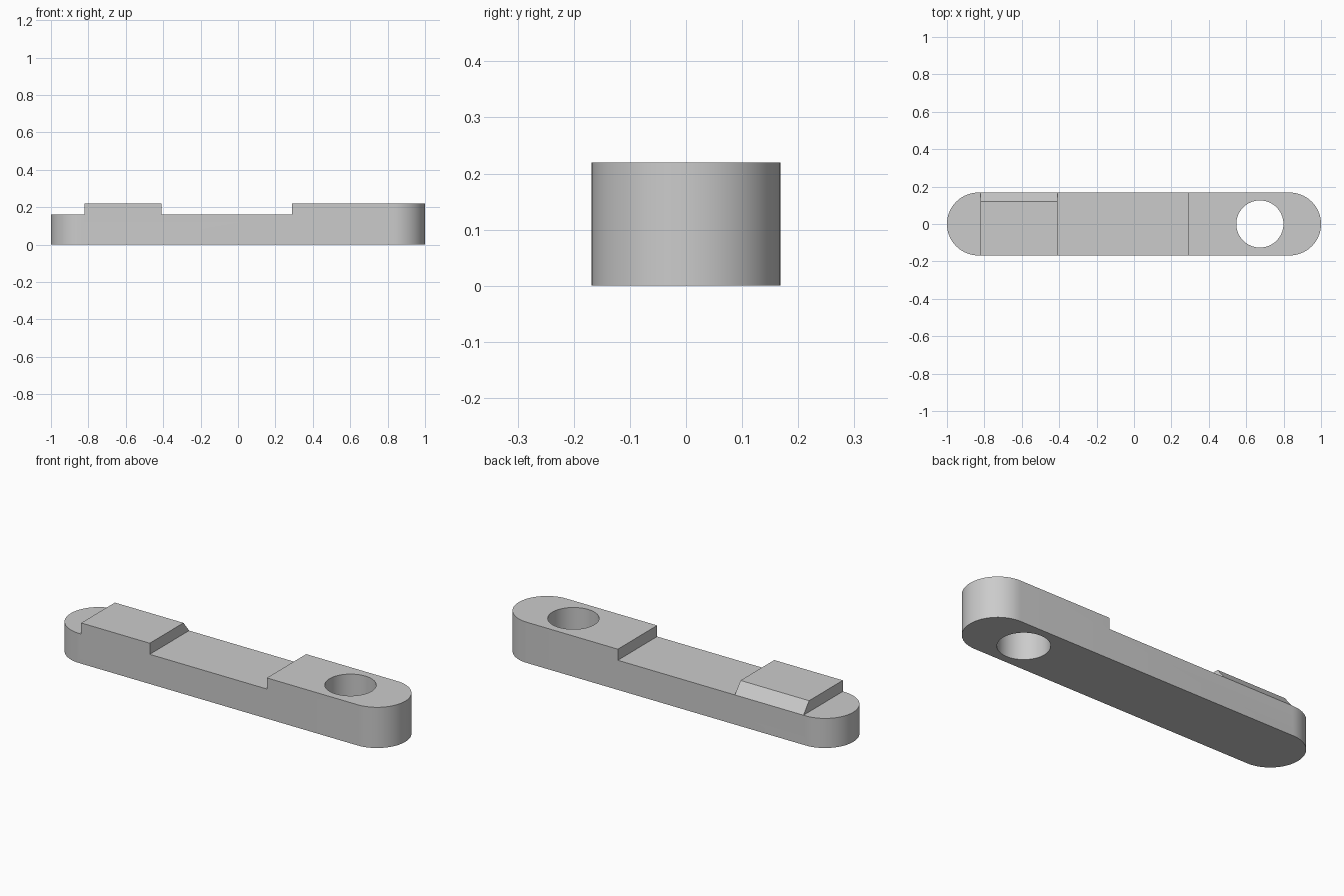
import bpy
import bmesh
from math import pi, sin, cos

cube = bpy.data.objects.get("Cube")
if cube:
    bpy.data.objects.remove(cube, do_unlink=True)

RADIUS = 0.168      # half width and end rounding
TOP = 0.22          # height of raised pads
FLOOR = 0.16        # height of recessed surface
END = 1 - RADIUS    # centre of each rounded end

grey = bpy.data.materials.new("plain grey")
grey.use_nodes = True
grey.diffuse_color = (0.6, 0.6, 0.6, 1)
grey.node_tree.nodes["Principled BSDF"].inputs["Base Color"].default_value = (0.6, 0.6, 0.6, 1)


def prism(name, outline, direction):
    """Closed solid made by sweeping a flat outline along a direction."""
    bm = bmesh.new()
    face = bm.faces.new([bm.verts.new(p) for p in outline])
    swept = bmesh.ops.extrude_face_region(bm, geom=[face], use_keep_orig=True)
    verts = [v for v in swept["geom"] if isinstance(v, bmesh.types.BMVert)]
    bmesh.ops.translate(bm, verts=verts, vec=direction)
    bmesh.ops.recalc_face_normals(bm, faces=bm.faces)
    mesh = bpy.data.meshes.new(name)
    bm.to_mesh(mesh)
    bm.free()
    mesh.materials.append(grey)
    obj = bpy.data.objects.new(name, mesh)
    bpy.context.collection.objects.link(obj)
    return obj


def arc(cx, z, radius, start, sweep, steps):
    return [(cx + radius * cos(start + sweep * i / steps),
             radius * sin(start + sweep * i / steps), z) for i in range(steps + 1)]


def slot_cutter(name, x0, x1):
    """Box that lowers the top surface between two x positions."""
    y = 0.3
    return prism(name, [(x0, -y, FLOOR), (x1, -y, FLOOR), (x1, y, FLOOR), (x0, y, FLOOR)],
                 (0, 0, 0.2))


# Rounded bar
bar = prism("link_bar",
            arc(END, 0, RADIUS, -pi / 2, pi, 32) + arc(-END, 0, RADIUS, pi / 2, pi, 32),
            (0, 0, TOP))

# Recesses, pivot hole and the bevel along the back of the small pad
slope = (TOP - FLOOR) / (RADIUS - 0.12)
y_high = 0.12 - 0.05 / slope
cutters = [
    slot_cutter("tip_recess_cutter", -1.2, -0.82),
    slot_cutter("middle_recess_cutter", -0.41, 0.29),
    prism("pivot_hole_cutter", arc(0.673, -0.1, 0.126, 0, 2 * pi, 64)[:-1], (0, 0, 0.5)),
    prism("pad_bevel_cutter",
          [(-0.9, y_high, TOP + 0.05), (-0.9, RADIUS, FLOOR),
           (-0.9, 0.3, FLOOR), (-0.9, 0.3, TOP + 0.05)], (0.6, 0, 0)),
]

bpy.ops.object.select_all(action="DESELECT")
bar.select_set(True)
bpy.context.view_layer.objects.active = bar
for cutter in cutters:
    cutter.hide_render = True
    mod = bar.modifiers.new(cutter.name, "BOOLEAN")
    mod.operation = "DIFFERENCE"
    mod.solver = "EXACT"
    mod.object = cutter
    bpy.ops.object.modifier_apply(modifier=mod.name)
    bpy.data.objects.remove(cutter, do_unlink=True)

bpy.ops.object.shade_smooth_by_angle(angle=pi / 6)
